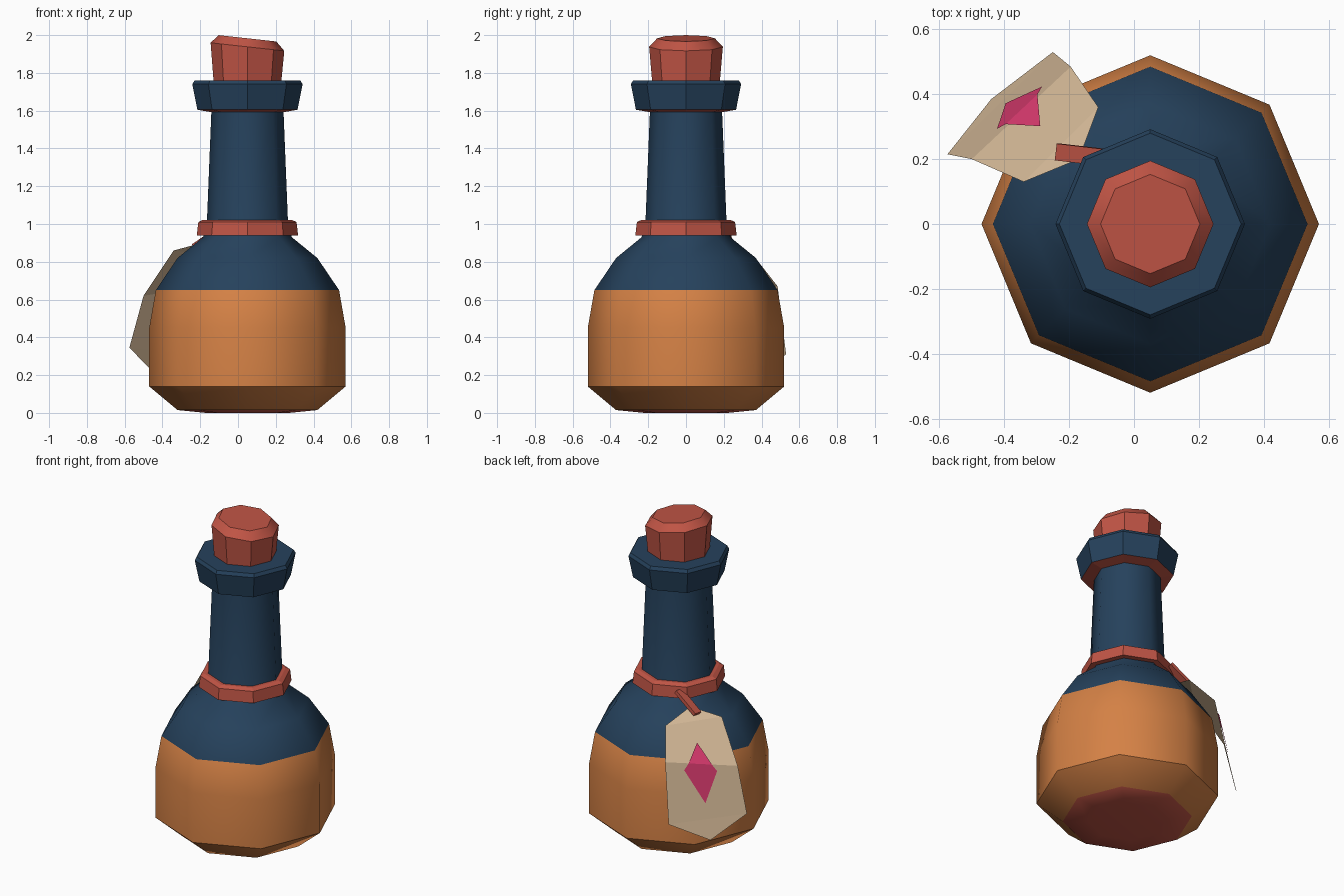
import bpy, bmesh, math
from mathutils import Vector

if "Cube" in bpy.data.objects:
    bpy.data.objects.remove(bpy.data.objects["Cube"])

AXIS_X = 0.05   # bottle axis; the tag hangs out on the other side
SIDES = 8


def mat(name, rgb):
    m = bpy.data.materials.new(name)
    m.diffuse_color = (*rgb, 1)
    m.use_nodes = True
    m.node_tree.nodes["Principled BSDF"].inputs["Base Color"].default_value = m.diffuse_color
    return m


BLUE = mat("navy_glass", (0.019, 0.054, 0.108))
ORANGE = mat("orange_liquid", (0.66, 0.22, 0.06))
RED = mat("red_cork", (0.53, 0.09, 0.06))
TAN = mat("tan_paper", (0.64, 0.47, 0.30))
PINK = mat("pink_mark", (0.66, 0.04, 0.15))


def make(name, verts, faces, mats, smooth=None):
    me = bpy.data.meshes.new(name)
    me.from_pydata([tuple(v) for v in verts], [], faces)
    for m in mats:
        me.materials.append(m)
    ob = bpy.data.objects.new(name, me)
    bpy.context.collection.objects.link(ob)
    if smooth:
        bpy.ops.object.select_all(action='DESELECT')
        ob.select_set(True)
        bpy.context.view_layer.objects.active = ob
        bpy.ops.object.shade_smooth_by_angle(angle=math.radians(smooth))
    return ob


def lathe(name, profile, mats, ring=False, smooth=None):
    """Turn (radius, z) points round the bottle axis; ring closes the loop, otherwise ends are capped."""
    verts, faces, n = [], [], len(profile)
    for r, z in profile:
        for i in range(SIDES):
            a = math.tau * i / SIDES
            verts.append((AXIS_X + r * math.cos(a), r * math.sin(a), z))
    for k in range(n if ring else n - 1):
        lo, hi = k * SIDES, (k + 1) % n * SIDES
        for i in range(SIDES):
            j = (i + 1) % SIDES
            faces.append((lo + i, lo + j, hi + j, hi + i))
    if not ring:
        faces.append(tuple(reversed(range(SIDES))))
        faces.append(tuple(range((n - 1) * SIDES, n * SIDES)))
    return make(name, verts, faces, mats, smooth)


# Bottle body and neck: red base disc, orange lower part, blue above
body = lathe("bottle_body", [(0.22, 0), (0.37, 0.015), (0.52, 0.14), (0.52, 0.45),
                             (0.485, 0.65), (0.37, 0.82), (0.235, 0.93),
                             (0.215, 1.0), (0.19, 1.62)],
             [BLUE, ORANGE, RED], smooth=46)
for p in body.data.polygons:
    if p.normal.z < -0.99:
        p.material_index = 2
    elif p.center.z < 0.65:
        p.material_index = 1

# Lip with red underside
lip = lathe("bottle_lip", [(0.18, 1.59), (0.265, 1.605), (0.292, 1.74), (0.28, 1.76)],
            [BLUE, RED])
for p in lip.data.polygons:
    if p.normal.z < -0.7:
        p.material_index = 1

# Cork with a slanted top
cork = lathe("cork", [(0.178, 1.74), (0.195, 1.938), (0.153, 1.983)], [RED], smooth=40)
for v in cork.data.vertices:
    if v.co.z > 1.8:
        v.co.z -= 0.11 * (v.co.x - AXIS_X)

# Cord round the neck
lathe("neck_cord", [(0.19, 0.94), (0.268, 0.94), (0.26, 1.01), (0.235, 1.022), (0.19, 1.022)],
      [RED], ring=True)

# Loose cord end leading to the tag
a, b = Vector((-0.09, 0.205, 0.985)), Vector((-0.235, 0.222, 0.885))
side = Vector((0.12, 1, 0.1)).normalized() * 0.026
up = (b - a).cross(side).normalized() * 0.011
verts = [p + s * side + t * up for p in (a, b) for s, t in ((-1, -1), (1, -1), (1, 1), (-1, 1))]
strap = make("cord_end", verts, [(0, 1, 2, 3), (7, 6, 5, 4), (0, 4, 5, 1), (1, 5, 6, 2),
                                 (2, 6, 7, 3), (3, 7, 4, 0)], [RED])
bm = bmesh.new()
bm.from_mesh(strap.data)
bmesh.ops.recalc_face_normals(bm, faces=bm.faces)
bm.to_mesh(strap.data)
bm.free()

# Paper tag draped over the shoulder: tip, three left/right rows, bottom point
top = Vector((-0.17, 0.20, 0.905))
rows = [(Vector(l), Vector(r)) for l, r in (
    ((-0.11, 0.36, 0.83), (-0.34, 0.13, 0.86)),
    ((-0.195, 0.485, 0.67), (-0.50, 0.20, 0.62)),
    ((-0.25, 0.53, 0.31), (-0.575, 0.215, 0.345)))]
bottom = Vector((-0.44, 0.385, 0.207))
make("paper_tag", [top] + [p for row in rows for p in row] + [bottom],
     [(0, 1, 2), (1, 3, 4, 2), (3, 5, 6, 4), (5, 7, 6)], [TAN])


# Diamond mark folded along the tag's crease
def on_tag(row, u, v):
    l = rows[row][0].lerp(rows[row + 1][0], v)
    r = rows[row][1].lerp(rows[row + 1][1], v)
    return l.lerp(r, u) + Vector((-0.62, 0.62, 0.35)).normalized() * 0.008


make("tag_diamond", [on_tag(0, 0.49, 0.5), on_tag(1, 0.32, 0), on_tag(1, 0.25, 0.12),
                     on_tag(1, 0.49, 0.71), on_tag(1, 0.70, 0.12), on_tag(1, 0.64, 0)],
     [(0, 1, 5), (1, 2, 3, 4, 5)], [PINK])
